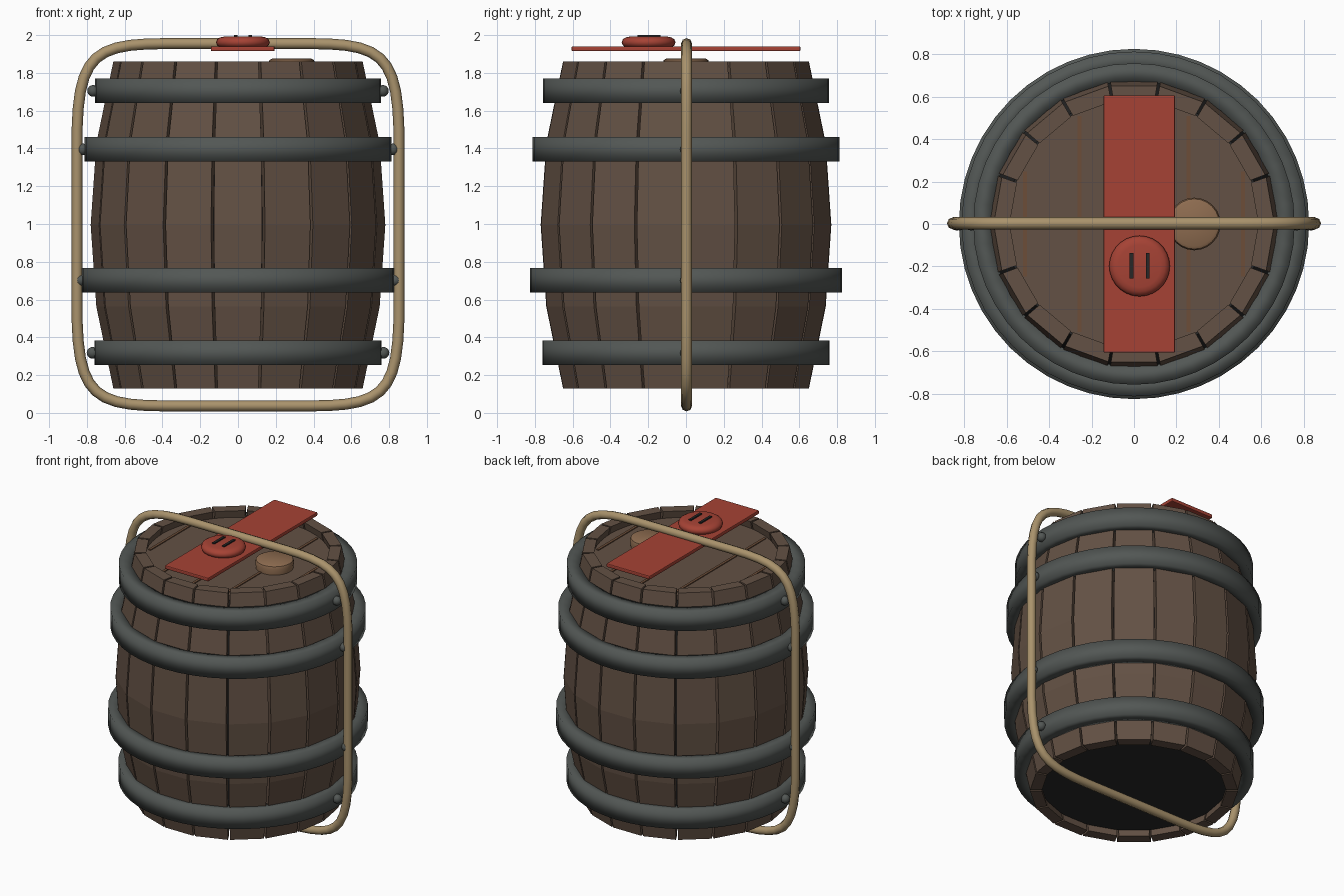
import bpy, bmesh
from math import sin, cos, pi, radians

if "Cube" in bpy.data.objects:
    bpy.data.objects.remove(bpy.data.objects["Cube"])


def material(name, rgb):
    m = bpy.data.materials.new(name)
    m.diffuse_color = (*rgb, 1)
    m.use_nodes = True
    m.node_tree.nodes["Principled BSDF"].inputs["Base Color"].default_value = m.diffuse_color
    return m


WOOD = material("wood", (0.125, 0.082, 0.058))
IRON = material("iron", (0.085, 0.095, 0.09))
ROPE = material("rope", (0.40, 0.29, 0.15))
RED = material("red", (0.38, 0.055, 0.035))
CORK = material("cork", (0.27, 0.15, 0.08))
TRIM = material("trim", (0.15, 0.075, 0.04))
DARK = material("dark", (0.02, 0.02, 0.02))


def finish(name, bm, mat, smooth=None):
    bmesh.ops.recalc_face_normals(bm, faces=bm.faces)
    me = bpy.data.meshes.new(name)
    bm.to_mesh(me)
    bm.free()
    ob = bpy.data.objects.new(name, me)
    bpy.context.collection.objects.link(ob)
    me.materials.append(mat)
    if smooth:
        bpy.ops.object.select_all(action='DESELECT')
        ob.select_set(True)
        bpy.context.view_layer.objects.active = ob
        bpy.ops.object.shade_smooth_by_angle(angle=radians(smooth))
    return ob


def lathe(name, profile, mat, segs=32, center=(0, 0), closed=False, smooth=40):
    """Spin (radius, z) points round a vertical axis; cap the ends unless closed."""
    bm = bmesh.new()
    rings = [[bm.verts.new((center[0] + r * cos(2 * pi * i / segs),
                            center[1] + r * sin(2 * pi * i / segs), z))
              for i in range(segs)] for r, z in profile]
    pairs = list(zip(rings, rings[1:])) + ([(rings[-1], rings[0])] if closed else [])
    for a, b in pairs:
        for i in range(segs):
            j = (i + 1) % segs
            bm.faces.new((a[i], a[j], b[j], b[i]))
    if not closed:
        bm.faces.new(rings[0])
        bm.faces.new(rings[-1])
    return finish(name, bm, mat, smooth)


def box(name, center, size, mat, bevel=0):
    bm = bmesh.new()
    bmesh.ops.create_cube(bm, size=1)
    for v in bm.verts:
        v.co = [c + p * s for c, p, s in zip(center, v.co, size)]
    if bevel:
        bmesh.ops.bevel(bm, geom=bm.edges[:], offset=bevel, segments=2, affect='EDGES', profile=0.5)
    return finish(name, bm, mat)


# Eighteen flat staves, bulging towards the middle
Z0, Z1, N = 0.13, 1.86, 18
bm = bmesh.new()
for k in range(N):
    mid, half = radians(10 + 20 * k), radians(9.45)
    loops = []
    for i in range(5):
        t = i / 2 - 1
        z = (Z0 + Z1) / 2 + t * (Z1 - Z0) / 2
        ro = 0.66 + 0.12 * (1 - t * t)
        loops.append([bm.verts.new((r * cos(mid + s * half), r * sin(mid + s * half), z))
                      for r, s in ((ro, -1), (ro, 1), (ro - 0.075, 1), (ro - 0.075, -1))])
    for a, b in zip(loops, loops[1:]):
        for i in range(4):
            j = (i + 1) % 4
            bm.faces.new((a[i], a[j], b[j], b[i]))
    bm.faces.new(loops[0])
    bm.faces.new(loops[-1])
finish("staves", bm, WOOD)

# Dark core behind the gaps, and the recessed wooden lid with plank seams
lathe("barrel_core", [(0.595, 0.18), (0.67, 0.56), (0.71, 1.0), (0.67, 1.43), (0.60, 1.78)], DARK, 36)
lathe("lid", [(0.59, 1.77), (0.59, 1.81)], WOOD, 36)
for x in (-0.514, -0.256, 0, 0.256, 0.514):
    box("lid_seam", (x, 0, 1.81), (0.018, 2 * (0.57 ** 2 - x * x) ** 0.5, 0.012), TRIM)

# Bung
lathe("bung", [(0.118, 1.8), (0.124, 1.85), (0.118, 1.868), (0.105, 1.875)], CORK, 24, (0.284, 0))

# Iron hoops and their side rivets
for z, r in ((1.705, 0.757), (1.395, 0.812), (0.702, 0.825), (0.318, 0.76)):
    lathe("hoop", [(r - 0.085, z - 0.065), (r, z - 0.065), (r, z + 0.065), (r - 0.085, z + 0.065)],
          IRON, 48, closed=True, smooth=180)
    for s in (-1, 1):
        bm = bmesh.new()
        bmesh.ops.create_uvsphere(bm, u_segments=12, v_segments=8, radius=0.031)
        bmesh.ops.translate(bm, verts=bm.verts, vec=(s * (r + 0.01), 0, z))
        finish("rivet", bm, IRON, 60)

# Rope loop with soft corners
W, T, B = 0.852, 1.955, 0.037
cu = bpy.data.curves.new("rope", 'CURVE')
cu.dimensions = '3D'
cu.bevel_depth = 0.029
cu.bevel_resolution = 2
cu.resolution_u = 10
sp = cu.splines.new('BEZIER')
sp.bezier_points.add(7)
sp.use_cyclic_u = True
# half loop as (point, handle before, handle after); the rest is its half-turn
half = [((W, 1.5), (W, 1.17), (0.842, 1.9)), ((0.38, T), (0.75, T), (0.13, T)),
        ((-0.38, T), (-0.13, T), (-0.75, T)), ((-W, 1.5), (-0.842, 1.9), (-W, 1.17))]
loop = half + [tuple((-x, T + B - z) for x, z in p) for p in half]
for bp, (co, hl, hr) in zip(sp.bezier_points, loop):
    bp.handle_left_type = bp.handle_right_type = 'FREE'
    bp.co = (co[0], 0.003, co[1])
    bp.handle_left = (hl[0], 0.003, hl[1])
    bp.handle_right = (hr[0], 0.003, hr[1])
cu.materials.append(ROPE)
bpy.context.collection.objects.link(bpy.data.objects.new("rope", cu))

# Red strap across the top, with its round button and two slits
box("strap", (0.025, 0, 1.928), (0.337, 1.212, 0.026), RED, 0.006)
lathe("button", [(0.12, 1.935), (0.136, 1.945), (0.143, 1.962), (0.136, 1.978), (0.12, 1.988), (0.10, 1.992)],
      RED, 28, (0.026, -0.198), smooth=60)
for x in (-0.012, 0.065):
    box("button_slit", (x, -0.196, 1.985), (0.018, 0.12, 0.03), DARK)
